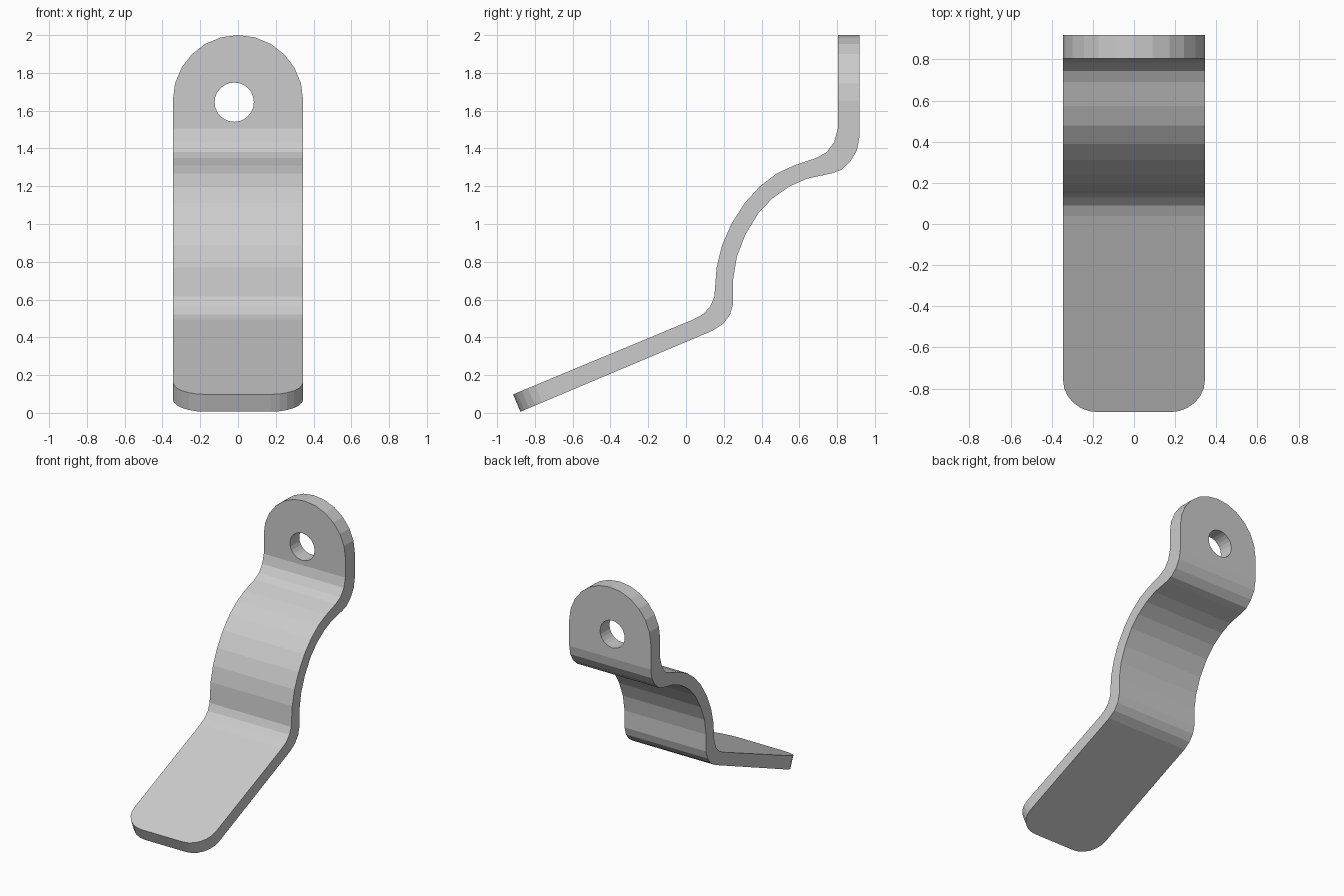
import bpy, bmesh
from math import sin, cos, pi, radians
from mathutils import Matrix, Vector

cube = bpy.data.objects.get("Cube")
if cube:
    bpy.data.objects.remove(cube)

HALF = 0.345
TILT = radians(22.6)

steel = bpy.data.materials.new("light grey steel")
steel.use_nodes = True
grey = (0.6, 0.6, 0.6, 1)
steel.diffuse_color = grey
steel.node_tree.nodes["Principled BSDF"].inputs["Base Color"].default_value = grey


def prism(name, points, axes, origin, depth):
    """Extrude a flat outline both ways along the third axis."""
    u, v, w = (Vector(a) for a in axes)
    o = Vector(origin)
    bm = bmesh.new()
    face = bm.faces.new([bm.verts.new(o + u * a + v * b - w * depth) for a, b in points])
    new = bmesh.ops.extrude_face_region(bm, geom=[face])["geom"]
    bmesh.ops.translate(bm, vec=w * depth * 2,
                        verts=[g for g in new if isinstance(g, bmesh.types.BMVert)])
    bmesh.ops.recalc_face_normals(bm, faces=bm.faces)
    mesh = bpy.data.meshes.new(name)
    bm.to_mesh(mesh)
    bm.free()
    obj = bpy.data.objects.new(name, mesh)
    bpy.context.collection.objects.link(obj)
    mesh.materials.append(steel)
    return obj


def arc(cx, cy, r, start, end, steps):
    angles = [radians(start + (end - start) * i / steps) for i in range(steps + 1)]
    return [(cx + r * cos(a), cy + r * sin(a)) for a in angles]


# Bent strip: side profile swept across the width, ends left long for trimming
front_edge = [(-0.961, 0.079), (0.04, 0.495), (0.09, 0.522), (0.128, 0.563), (0.15, 0.615),
              (0.155, 0.68), (0.162, 0.77), (0.19, 0.885), (0.24, 1.0), (0.31, 1.11),
              (0.39, 1.198), (0.48, 1.267), (0.575, 1.311), (0.69, 1.35), (0.745, 1.38),
              (0.785, 1.435), (0.804, 1.505), (0.804, 2.05)]
back_edge = [(0.918, 2.05), (0.918, 1.46), (0.905, 1.39), (0.87, 1.33), (0.82, 1.285),
             (0.77, 1.268), (0.64, 1.24), (0.55, 1.2), (0.46, 1.138), (0.385, 1.06),
             (0.315, 0.945), (0.27, 0.83), (0.25, 0.71), (0.25, 0.58), (0.233, 0.52),
             (0.197, 0.472), (0.14, 0.435), (-0.925, -0.014)]
bracket = prism("bent_bracket", front_edge + back_edge,
                ((0, 1, 0), (0, 0, 1), (1, 0, 0)), (0, 0, 0), HALF)

# Rounded upper end and its bolt hole
upright = ((1, 0, 0), (0, 0, 1), (0, -1, 0))
outer = [(-0.6, 0), (-0.6, 0.6), (0.6, 0.6), (0.6, 0)]
arch = prism("arch_cutter", arc(0, 0, HALF, 0, 180, 12) + outer,
             upright, (0, 0.86, 2 - HALF), 0.3)
hole = prism("hole_cutter", arc(0, 0, 0.104, 0, 345, 23),
             upright, (-0.02, 0.86, 1.645), 0.3)

# Rounded corners of the sloping tab, cut square to its surface
slope = ((1, 0, 0), (0, cos(TILT), sin(TILT)), (0, -sin(TILT), cos(TILT)))
R = 0.17
corners = (arc(HALF - R, R, R, 0, -90, 6) + arc(R - HALF, R, R, -90, -180, 6)
           + [(-0.6, R), (-0.6, -0.3), (0.6, -0.3), (0.6, R)])
tab = prism("tab_corner_cutter", corners, slope, (0, -0.915, 0.098), 0.25)

# Apply the cuts
for cutter in (arch, hole, tab):
    cutter.hide_render = True
    mod = bracket.modifiers.new(cutter.name, 'BOOLEAN')
    mod.operation = 'DIFFERENCE'
    mod.solver = 'EXACT'
    mod.object = cutter
    bpy.context.view_layer.objects.active = bracket
    bpy.ops.object.modifier_apply(modifier=mod.name)
    bpy.data.objects.remove(cutter)
